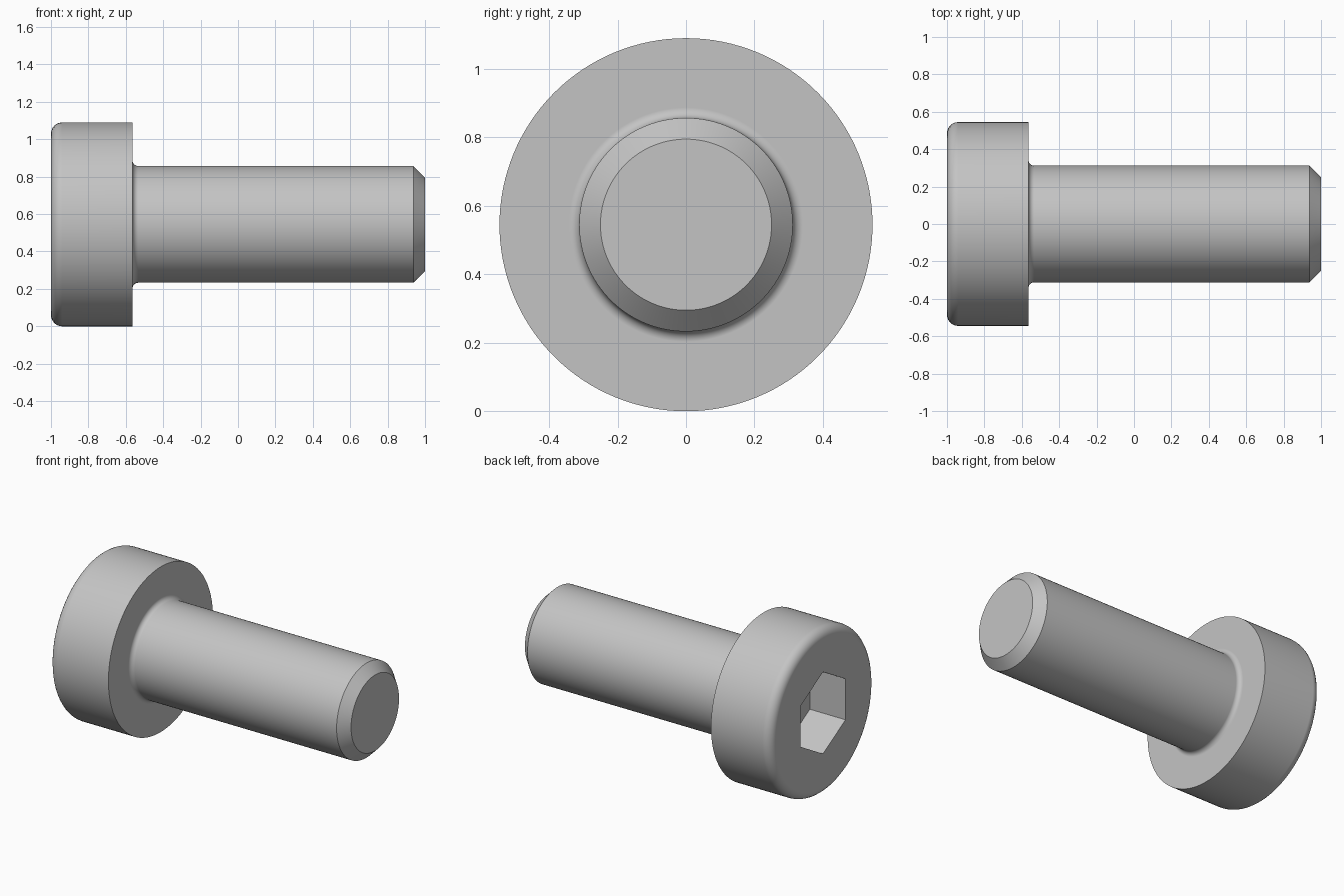
import bpy, bmesh
from math import radians, cos, sin, pi
from mathutils import Matrix, Vector

if "Cube" in bpy.data.objects:
    bpy.data.objects.remove(bpy.data.objects["Cube"])

HEAD_R, SHAFT_R, TIP_R = 0.545, 0.312, 0.25
HEAD_END, CHAMFER_X = -0.564, 0.938
ROUND, FILLET = 0.06, 0.03
HEX_R, HEX_DEPTH = 0.27, 0.26
SEGMENTS, ARC_STEPS = 128, 6

steel = bpy.data.materials.new("steel grey")
steel.use_nodes = True
grey = (0.55, 0.55, 0.55, 1)
steel.diffuse_color = grey
steel.node_tree.nodes["Principled BSDF"].inputs["Base Color"].default_value = grey


def arc(x, r, radius, start, end):
    """Points (x, radius) along an arc, angles in degrees."""
    angles = [radians(start + (end - start) * i / ARC_STEPS) for i in range(ARC_STEPS + 1)]
    return [(x + radius * cos(a), r + radius * sin(a)) for a in angles]


def make_object(name, bm):
    bmesh.ops.recalc_face_normals(bm, faces=bm.faces)
    mesh = bpy.data.meshes.new(name)
    bm.to_mesh(mesh)
    bm.free()
    mesh.materials.append(steel)
    obj = bpy.data.objects.new(name, mesh)
    bpy.context.collection.objects.link(obj)
    obj.location.z = HEAD_R
    return obj


# Screw body: one profile turned around the x axis
profile = arc(-1 + ROUND, HEAD_R - ROUND, ROUND, 180, 90)
profile += [(HEAD_END, HEAD_R)]
profile += arc(HEAD_END + FILLET, SHAFT_R + FILLET, FILLET, 180, 270)
profile += [(CHAMFER_X, SHAFT_R), (1, TIP_R)]

bm = bmesh.new()
verts = [bm.verts.new((x, 0, r)) for x, r in profile]
edges = [bm.edges.new(pair) for pair in zip(verts, verts[1:])]
bmesh.ops.spin(bm, geom=verts + edges, cent=(0, 0, 0), axis=(1, 0, 0),
               angle=2 * pi, steps=SEGMENTS, use_merge=True)
bmesh.ops.remove_doubles(bm, verts=bm.verts, dist=0.0001)
bmesh.ops.holes_fill(bm, edges=[e for e in bm.edges if e.is_boundary], sides=0)
screw = make_object("cap_screw", bm)

# Hexagonal socket, with corners at top and bottom
bm = bmesh.new()
depth = HEX_DEPTH * 2
bmesh.ops.create_cone(bm, cap_ends=True, segments=6, radius1=HEX_R, radius2=HEX_R, depth=depth,
                      matrix=Matrix.Translation(Vector((-1, 0, 0))) @ Matrix.Rotation(pi / 2, 4, 'Y'))
top = max(v.co.z for v in bm.verts)
if top < HEX_R - 0.001:
    bmesh.ops.rotate(bm, verts=bm.verts, cent=(0, 0, 0), matrix=Matrix.Rotation(pi / 6, 3, 'X'))
socket = make_object("socket_cutter", bm)
socket.hide_render = True

bpy.context.view_layer.update()
cut = screw.modifiers.new("socket", 'BOOLEAN')
cut.operation = 'DIFFERENCE'
cut.solver = 'EXACT'
cut.object = socket
bpy.ops.object.select_all(action='DESELECT')
screw.select_set(True)
bpy.context.view_layer.objects.active = screw
bpy.ops.object.modifier_apply(modifier=cut.name)
bpy.data.objects.remove(socket)

# Smooth sides, crisp rims and flat ends
bpy.ops.object.shade_smooth_by_angle(angle=radians(30))
normals = screw.modifiers.new("flat_ends", 'WEIGHTED_NORMAL')
normals.keep_sharp = True
